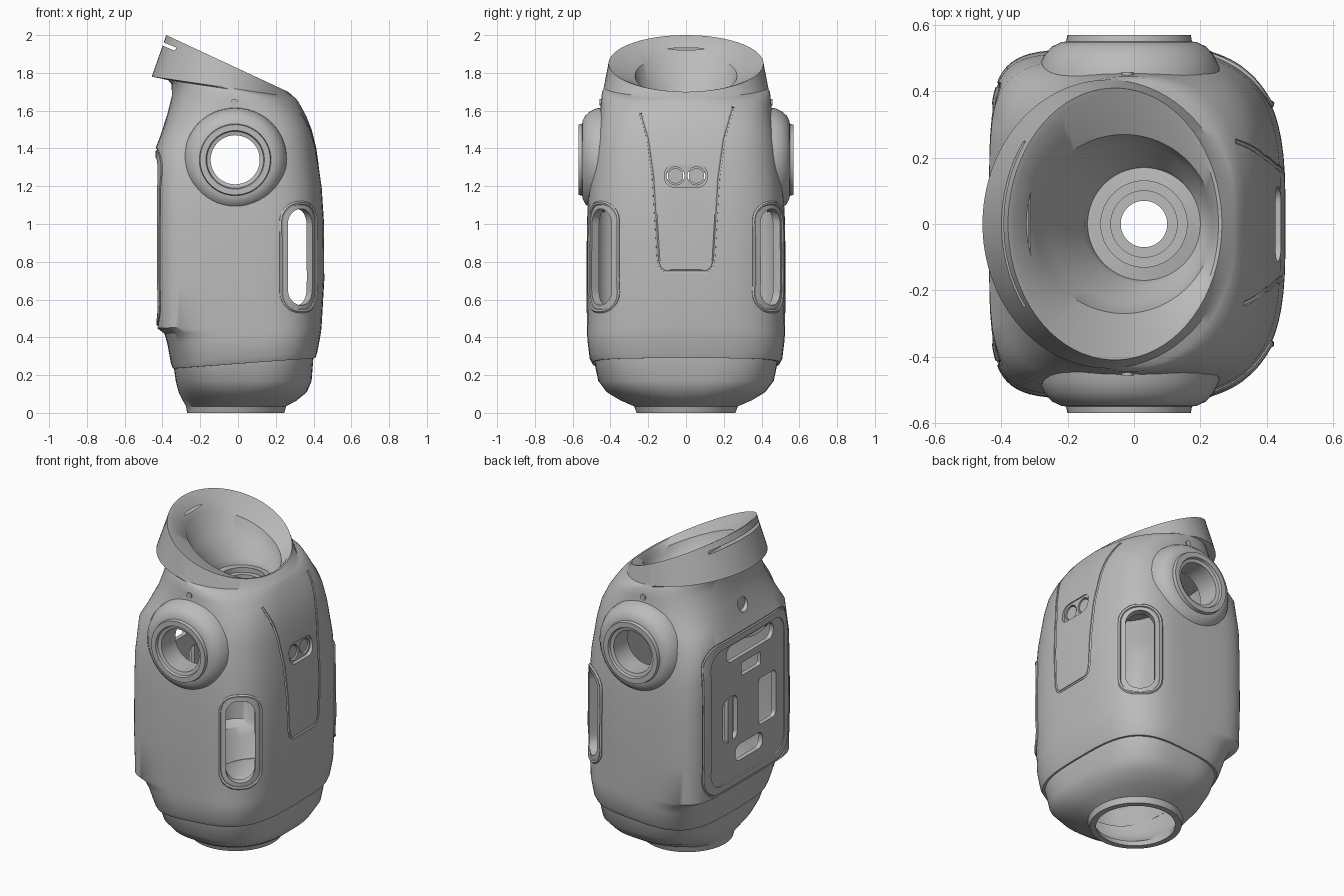
import bpy, bmesh, math
from mathutils import Vector, Matrix
from mathutils.bvhtree import BVHTree

if "Cube" in bpy.data.objects:
    bpy.data.objects.remove(bpy.data.objects["Cube"])

grey = bpy.data.materials.new("plain grey")
grey.use_nodes = True
COLOUR = (0.5, 0.5, 0.5, 1)
grey.diffuse_color = COLOUR
grey.node_tree.nodes["Principled BSDF"].inputs["Base Color"].default_value = COLOUR


def add_object(name, bm):
    bmesh.ops.recalc_face_normals(bm, faces=bm.faces)
    mesh = bpy.data.meshes.new(name)
    bm.to_mesh(mesh)
    bm.free()
    mesh.materials.append(grey)
    obj = bpy.data.objects.new(name, mesh)
    bpy.context.collection.objects.link(obj)
    return obj


def bridge(bm, rings):
    n = len(rings[0])
    for a, b in zip(rings, rings[1:] + rings[:1]):
        for i in range(n):
            j = (i + 1) % n
            bm.faces.new((a[i], a[j], b[j], b[i]))


def loft(name, sections, segments=72):
    """Closed shell through rings: back x, back z, front x, front z, half width, squareness."""
    bm, rings = bmesh.new(), []
    for xb, zb, xf, zf, hy, square in sections:
        ring = []
        for i in range(segments):
            t = math.tau * (i + 0.5) / segments
            c, s = math.cos(t), math.sin(t)
            power = 2 / (min(square, 3.3) if c > 0 else square)
            f = (math.copysign(abs(c) ** power, c) + 1) / 2
            y = hy * math.copysign(abs(s) ** power, s)
            ring.append(bm.verts.new((xb + (xf - xb) * f, y, zb + (zf - zb) * f)))
        rings.append(ring)
    bridge(bm, rings)
    return add_object(name, bm)


def disc(x, r, zb, zf):
    return (x - r, zb, x + r, zf, r, 2)


def lining(sections, t):
    """Inner wall: the outer rings pulled in by the thickness, in reverse order."""
    return [(xb + t, zb, xf - t, zf, hy - t, n) for xb, zb, xf, zf, hy, n in reversed(sections)]


def frame(origin, azimuth, tilt=0):
    """Local x points outward, y sideways, z up."""
    turn = Matrix.Rotation(math.radians(azimuth), 4, 'Z') @ Matrix.Rotation(math.radians(-tilt), 4, 'Y')
    return Matrix.Translation(origin) @ turn


def outline(w, h, r, steps=8):
    pts = []
    for k, (sx, sy) in enumerate(((1, 1), (-1, 1), (-1, -1), (1, -1))):
        for i in range(steps + 1):
            a = math.pi / 2 * (k + i / steps)
            pts.append((sx * (w / 2 - r) + r * math.cos(a), sy * (h / 2 - r) + r * math.sin(a)))
    return pts


def prism(name, m, w, h, r, d0, d1):
    bm = bmesh.new()
    pts = outline(w, h, r - 0.0005)
    low, high = [[bm.verts.new(m @ Vector((d, a, b))) for a, b in pts] for d in (d0, d1)]
    n = len(pts)
    for i in range(n):
        j = (i + 1) % n
        bm.faces.new((low[i], low[j], high[j], high[i]))
    bm.faces.new(low)
    bm.faces.new(high)
    return add_object(name, bm)


def trace(name, tree, m, pts, radius, cyclic=True, step=0.03):
    """Tube that follows an outline projected on the shell."""
    dense = []
    ends = pts[1:] + pts[:1] if cyclic else pts[1:]
    for a, b in zip(pts, ends):
        a, b = Vector(a), Vector(b)
        n = max(1, int((b - a).length / step))
        dense += [a.lerp(b, i / n) for i in range(n)]
    axis = m.to_3x3() @ Vector((-1, 0, 0))
    hits = [tree.ray_cast(m @ Vector((0.6, a, b)), axis)[0] for a, b in dense]
    hits = [p for p in hits if p]
    curve = bpy.data.curves.new(name, 'CURVE')
    curve.dimensions = '3D'
    curve.bevel_depth, curve.bevel_resolution, curve.use_fill_caps = radius, 1, True
    spline = curve.splines.new('POLY')
    spline.points.add(len(hits) - 1)
    for p, h in zip(spline.points, hits):
        p.co = (*h, 1)
    spline.use_cyclic_u = cyclic
    temp = bpy.data.objects.new(name, curve)
    bm = bmesh.new()
    bm.from_mesh(temp.to_mesh())
    bpy.data.objects.remove(temp)
    bmesh.ops.remove_doubles(bm, verts=bm.verts, dist=0.0001)
    return add_object(name, bm)


def cut(target, cutter):
    cutter.hide_render = True
    mod = target.modifiers.new("cut", 'BOOLEAN')
    mod.operation, mod.solver, mod.object = 'DIFFERENCE', 'EXACT', cutter
    bpy.context.view_layer.objects.active = target
    bpy.ops.object.modifier_apply(modifier=mod.name)
    bpy.data.objects.remove(cutter)


# Base cup with the round opening underneath
cup = [(-.27, 0, .245, 0, .262, 2), (-.275, .035, .255, .035, .275, 2),
       (-.295, .07, .31, .065, .35, 2.2), (-.315, .11, .365, .11, .42, 2.6),
       (-.33, .17, .39, .17, .465, 3), (-.34, .24, .4, .3, .485, 3.3)]
base = loft("base", cup + lining(cup, .035))

# Torso: outer wall, tilted collar, bowl, stepped neck socket and inner wall in one shell
wall = [(-.345, .235, .41, .29, .495, 3.4), (-.355, .26, .42, .32, .51, 3.4),
        (-.375, .37, .435, .4, .522, 4), (-.39, .42, .44, .43, .524, 4.6),
        (-.43, .45, .443, .46, .525, 6), (-.437, .7, .457, .7, .527, 6),
        (-.437, 1, .456, 1, .525, 6), (-.437, 1.2, .443, 1.2, .515, 6),
        (-.437, 1.4, .415, 1.4, .492, 5), (-.41, 1.47, .39, 1.5, .475, 4),
        (-.375, 1.58, .362, 1.57, .457, 3)]
collar = [(-.35, 1.68, .335, 1.62, .45, 2.6), (-.352, 1.74, .318, 1.65, .445, 2.3),
          (-.37, 1.762, .31, 1.66, .437, 2.1), (-.457, 1.78, .3, 1.67, .435, 2),
          (-.38, 2, .265, 1.7, .41, 2), (-.365, 1.99, .255, 1.7, .395, 2)]
bowl = [disc(-.03, .27, 1.9, 1.67), disc(-.01, .24, 1.76, 1.63),
        disc(.03, .18, 1.65, 1.6), disc(.03, .17, 1.6, 1.59)]
for k, r in enumerate((.13, .1, .07)):
    for z in (1.6 - .03 * k, 1.57 - .03 * k):
        bowl.append(disc(.03, r, z, z))
bowl.append(disc(.02, .22, 1.53, 1.53))
torso = loft("torso", wall + collar + bowl + lining(wall, .042))

bm = bmesh.new()
bm.from_mesh(torso.data)
tree = BVHTree.FromBMesh(bm)
bm.free()
parts = [base, torso]

# Chest bib groove
half = [(.25, 1.62), (.2, 1.45), (.172, 1.25), (.157, 1), (.146, .81), (.135, .77), (.11, .75)]
bib = half + [(-a, b) for a, b in reversed(half)]
cut(torso, trace("bib_groove", tree, frame((.4, 0, 0), 0), bib, .009, False))

# Twin lens pocket in the chest
cut(torso, prism("lens_pocket", frame((.44, 0, 1.255), 0), .225, .12, .05, -.02, .1))
for side in (-1, 1):
    eye = frame((.44, side * .055, 1.255), 0)
    cut(torso, prism("lens_hole", eye, .095, .095, .0475, -.05, .1))
    parts.append(prism("lens", eye, .08, .08, .04, -.06, -.025))

# Slots on the front corners with raised rims, and shoulder holes
for side in (-1, 1):
    slot = frame((.335, side * .455, .825), side * 54)
    cut(torso, prism("slot", slot, .165, .51, .08, -.2, .3))
    parts.append(trace("slot_rim", tree, slot, outline(.235, .57, .1), .011))
    cut(torso, prism("shoulder_hole", frame((-.015, side * .45, 1.34), side * 90), .32, .32, .16, -.1, .3))

# Back panel: outline groove, recessed field and windows
back = frame((-.437, 0, .925), 180)
cut(torso, trace("panel_groove", tree, back, outline(.84, .94, .13), .008))
cut(torso, prism("panel_field", back, .72, .85, .1, -.016, .2))
for y, z, w, h, r in ((-.03, 1.285, .46, .1, .045), (-.04, 1.15, .19, .08, .015),
                      (-.2, .88, .17, .29, .03), (.165, .88, .14, .27, .04),
                      (-.02, .64, .27, .1, .045)):
    cut(torso, prism("window", frame((-.437, y, z), 180), w, h, r, -.1, .1))
parts.append(prism("panel_latch", frame((-.42, .165, .88), 180), .05, .29, .02, -.02, .004))
cut(torso, prism("back_port", frame((-.4, 0, 1.53), 180), .09, .09, .045, -.025, .2))

# Slit through the back of the collar
cut(torso, prism("collar_slit", frame((-.37, 0, 1.942), 180, 22), .5, .018, .008, -.06, .1))

# Shoulder domes with sockets, turned about the side axis
PROFILE = [(.278, .43), (.272, .475), (.255, .51), (.232, .535), (.205, .548), (.19, .55), (.186, .57),
           (.155, .57), (.15, .555), (.13, .55), (.13, .41), (.18, .41)]
TURN = [math.tau * i / 48 for i in range(48)]
for side, name in ((-1, "right"), (1, "left")):
    bm = bmesh.new()
    bridge(bm, [[bm.verts.new((r * math.cos(a) - .015, side * y, r * math.sin(a) + 1.34)) for a in TURN]
                for r, y in PROFILE])
    parts.append(add_object(name + "_shoulder", bm))
    screw = frame((-.02, side * .45, 1.645), side * 90)
    parts.append(prism(name + "_shoulder_screw", screw, .036, .036, .018, -.02, .008))

for obj in parts:
    bpy.ops.object.select_all(action='DESELECT')
    obj.select_set(True)
    bpy.context.view_layer.objects.active = obj
    bpy.ops.object.shade_smooth_by_angle(angle=math.radians(32))
